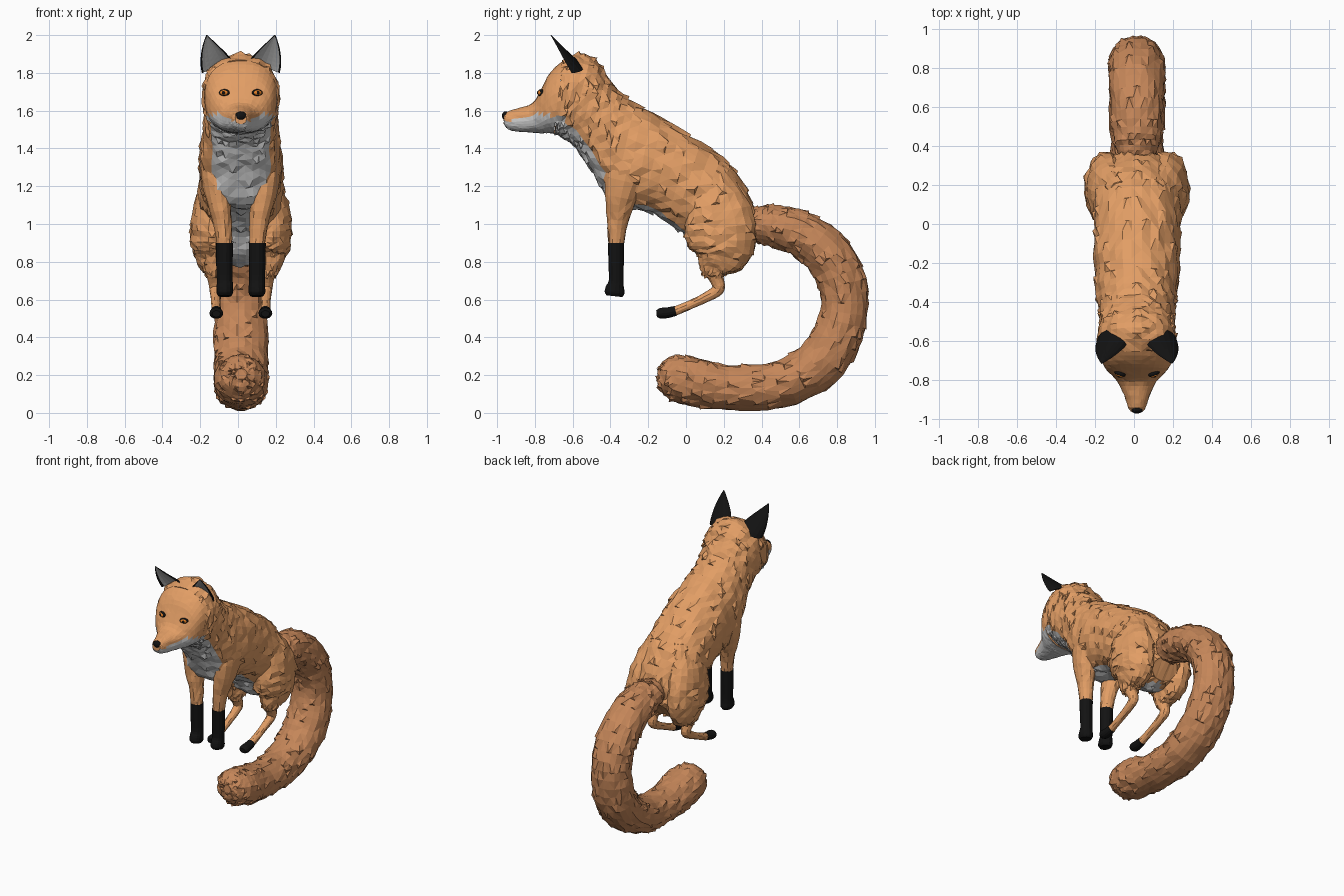
import bpy, bmesh, math, random
from mathutils import Vector
from mathutils.bvhtree import BVHTree

if "Cube" in bpy.data.objects:
    bpy.data.objects.remove(bpy.data.objects["Cube"])

random.seed(7)
CX = 0.015  # symmetry plane


def mat(name, r, g, b):
    m = bpy.data.materials.new(name)
    m.diffuse_color = (r, g, b, 1)
    m.use_nodes = True
    m.node_tree.nodes["Principled BSDF"].inputs["Base Color"].default_value = m.diffuse_color
    return m


ORANGE = mat("orange_fur", 0.76, 0.34, 0.13)
TAILFUR = mat("tail_fur", 0.56, 0.24, 0.10)
WHITE = mat("pale_fur", 0.58, 0.58, 0.58)
BLACK = mat("black_fur", 0.006, 0.006, 0.006)
IRIS = mat("iris", 0.8, 0.22, 0.02)


def finish(name, bm, mats, smooth=False):
    bmesh.ops.recalc_face_normals(bm, faces=bm.faces[:])
    bmesh.ops.triangulate(bm, faces=bm.faces[:])
    me = bpy.data.meshes.new(name)
    bm.to_mesh(me)
    bm.free()
    for m in mats:
        me.materials.append(m)
    for p in me.polygons:
        p.use_smooth = smooth
    ob = bpy.data.objects.new(name, me)
    bpy.context.collection.objects.link(ob)
    return ob


def spline(rows, sub):
    """Catmull-Rom through rows of numbers"""
    out = []
    for i in range(len(rows) - 1):
        a, b, c, d = (rows[max(0, min(len(rows) - 1, i + k))] for k in (-1, 0, 1, 2))
        for s in range(sub):
            t = s / sub
            out.append([0.5 * (2 * q + (r - p) * t + (2 * p - 5 * q + 4 * r - u) * t * t
                               + (3 * q - p - 3 * r + u) * t ** 3)
                        for p, q, r, u in zip(a, b, c, d)])
    return out + [list(rows[-1])]


def loft(name, rings, mats, seg=16, power=2.0, jitter=0.0, tufts=0.0, smooth=False):
    """rings: (x, y, z, vy, vz, half_width, pale_angle); v is half the ring's depth vector"""
    bm = bmesh.new()
    loops = []
    for x, y, z, vy, vz, w, _ in rings:
        loop = []
        for k in range(seg):
            a = math.tau * (k + 0.5) / seg
            c, s = math.cos(a), math.sin(a)
            c = math.copysign(abs(c) ** (2 / power), c)
            s = math.copysign(abs(s) ** (2 / power), s)
            loop.append(bm.verts.new((x + w * s, y - vy * c, z - vz * c)))
        loops.append(loop)
    quads = []
    for i in range(len(loops) - 1):
        for k in range(seg):
            n = (k + 1) % seg
            f = bm.faces.new((loops[i][k], loops[i][n], loops[i + 1][n], loops[i + 1][k]))
            ang = min(n, seg - n) * 360 / seg
            f.material_index = 1 if ang < rings[i][6] else 0
            quads.append((f, loops[i + 1][k].co - loops[i][k].co))
    bm.faces.new(loops[0])
    bm.faces.new(loops[-1])
    bmesh.ops.recalc_face_normals(bm, faces=bm.faces[:])
    bm.normal_update()
    for v in bm.verts:
        v.co += v.normal * random.uniform(-jitter, jitter)
    # raised fur tufts, swept along the coat
    for f, flow in quads:
        if random.random() < tufts:
            nrm = f.normal.copy()
            tip = bmesh.ops.poke(bm, faces=[f])["verts"][0]
            tip.co += nrm * random.uniform(0.006, 0.016) + flow * random.uniform(0.2, 0.7)
    return finish(name, bm, mats, smooth)


def tube(name, pts, mats, sub=3, **kw):
    """pts: (x, y, z, half_width, half_depth) along a path"""
    rows = spline(pts, sub)
    rings = []
    for i, (x, y, z, w, d) in enumerate(rows):
        p, q = rows[max(0, i - 1)], rows[min(len(rows) - 1, i + 1)]
        t = Vector((0, q[1] - p[1], q[2] - p[2])).normalized()
        rings.append((x, y, z, -t.z * d, t.y * d, w, 0))
    return loft(name, rings, mats, **kw)


# head and torso, nose to rump: top y, top z, bottom y, bottom z, half width, pale angle
body_sections = [
    (-0.965, 1.58, -0.965, 1.53, 0.030, 85), (-0.94, 1.597, -0.94, 1.50, 0.046, 90),
    (-0.88, 1.615, -0.88, 1.488, 0.066, 95), (-0.81, 1.642, -0.81, 1.483, 0.10, 95),
    (-0.765, 1.72, -0.77, 1.48, 0.14, 80), (-0.72, 1.80, -0.74, 1.48, 0.17, 70),
    (-0.65, 1.865, -0.70, 1.478, 0.192, 62), (-0.56, 1.90, -0.66, 1.46, 0.203, 55),
    (-0.48, 1.87, -0.60, 1.42, 0.197, 50), (-0.42, 1.79, -0.54, 1.34, 0.19, 48),
    (-0.36, 1.71, -0.47, 1.23, 0.198, 46), (-0.27, 1.64, -0.39, 1.10, 0.21, 38),
    (-0.13, 1.56, -0.22, 1.07, 0.22, 32), (0.02, 1.47, -0.10, 1.01, 0.22, 32),
    (0.19, 1.355, 0.0, 0.93, 0.22, 32), (0.30, 1.22, 0.06, 0.84, 0.215, 32),
    (0.365, 1.06, 0.17, 0.78, 0.18, 30), (0.385, 0.93, 0.29, 0.80, 0.10, 0)]
rows = spline(body_sections, 3)
rings = [(CX, (a + c) / 2, (b + d) / 2, (a - c) / 2, (b - d) / 2, w, p) for a, b, c, d, w, p in rows]
loft("muzzle_and_face", rings[:19], [ORANGE, WHITE], seg=32, power=2.4, jitter=0.0015)
loft("torso", rings[18:], [ORANGE, WHITE], seg=32, power=2.2, jitter=0.008, tufts=0.16)
face = bpy.data.objects["muzzle_and_face"].data
bvh = BVHTree.FromPolygons([v.co for v in face.vertices], [p.vertices[:] for p in face.polygons])

# tail
tail = [(0.33, 1.0, 0.08), (0.40, 0.995, 0.10), (0.48, 0.985, 0.113), (0.60, 0.95, 0.12),
        (0.73, 0.86, 0.127), (0.815, 0.73, 0.128), (0.84, 0.58, 0.126), (0.81, 0.43, 0.13),
        (0.73, 0.29, 0.132), (0.60, 0.19, 0.128), (0.42, 0.137, 0.123), (0.22, 0.135, 0.12),
        (0.04, 0.165, 0.13), (-0.06, 0.19, 0.118), (-0.12, 0.20, 0.085), (-0.15, 0.205, 0.03)]
tube("tail", [(CX, y, z, r * 1.1, r) for y, z, r in tail], [TAILFUR], seg=22, jitter=0.006, tufts=0.2)


def ellipsoid(name, loc, size, material, turn=0.0):
    bm = bmesh.new()
    bmesh.ops.create_uvsphere(bm, u_segments=16, v_segments=10, radius=1)
    ob = finish(name, bm, [material], True)
    ob.location, ob.scale, ob.rotation_euler = loc, size, (0, 0, turn)
    return ob


# nose
ellipsoid("nose", (CX, -0.955, 1.573), (0.030, 0.019, 0.024), BLACK)


def ear(name, s):
    bm = bmesh.new()
    loops, n, levels = [], 8, 8
    for i in range(levels + 1):
        t = i / levels
        z = 1.83 + 0.17 * t
        w = 0.078 * (1 - t ** 1.8) + 0.003
        x = 0.125 + 0.055 * t
        y = -0.605 - 0.112 * t
        depth = 0.062 * (1 - t) ** 0.8 + 0.003
        back = [(x + w * math.cos(math.pi * k / n), depth * math.sin(math.pi * k / n)) for k in range(n + 1)]
        front = [(x - (w - 0.004) * math.cos(math.pi * k / n), 0.7 * depth * math.sin(math.pi * k / n) - 0.002)
                 for k in range(1, n)]
        # outer rim swings slightly forward-down at the base
        loops.append([bm.verts.new((CX + s * px, y + d, z + (0.03 * (0.125 - px) / 0.078) * (1 - t)))
                      for px, d in back + front])
    m = 2 * n
    for i in range(levels):
        for k in range(m):
            f = bm.faces.new((loops[i][k], loops[i][(k + 1) % m], loops[i + 1][(k + 1) % m], loops[i + 1][k]))
            f.material_index = 1 if n < k < m - 1 else 0
    bm.faces.new(loops[0])
    bm.faces.new(loops[-1])
    finish(name, bm, [BLACK, WHITE])


for s, side in ((1, "right"), (-1, "left")):
    ear("ear_" + side, s)
    # eye: dark rim, iris, pupil set on the face surface
    hit = bvh.ray_cast(Vector((CX + s * 0.087, -2, 1.695)), Vector((0, 1, 0)))[0]
    for part, m, size, fwd in (("eye_rim_", BLACK, (0.030, 0.016, 0.019), 0.0),
                               ("iris_", IRIS, (0.023, 0.012, 0.014), 0.007),
                               ("pupil_", BLACK, (0.009, 0.006, 0.010), 0.015)):
        ellipsoid(part + side, hit + Vector((s * fwd * 0.3, -fwd, 0)), size, m, s * 0.35)

    def at(pts):
        return [(CX + s * x, y, z, w, d) for x, y, z, w, d in pts]

    # front leg and sock
    tube("front_leg_" + side, at([
        (0.11, -0.29, 1.40, 0.07, 0.09), (0.125, -0.315, 1.27, 0.085, 0.115),
        (0.12, -0.345, 1.14, 0.068, 0.085), (0.098, -0.362, 1.02, 0.05, 0.058),
        (0.087, -0.37, 0.89, 0.041, 0.041)]), [ORANGE], seg=14, jitter=0.003)
    tube("front_sock_" + side, at([
        (0.087, -0.37, 0.90, 0.045, 0.044), (0.087, -0.37, 0.80, 0.044, 0.042),
        (0.085, -0.37, 0.70, 0.042, 0.040), (0.085, -0.376, 0.66, 0.044, 0.051),
        (0.085, -0.378, 0.636, 0.044, 0.054), (0.085, -0.38, 0.618, 0.034, 0.043)]),
        [BLACK], seg=14)
    # thigh
    tube("thigh_" + side, at([
        (0.09, 0.13, 1.30, 0.06, 0.09), (0.13, 0.15, 1.15, 0.105, 0.15),
        (0.15, 0.175, 1.02, 0.115, 0.185), (0.152, 0.185, 0.91, 0.115, 0.185),
        (0.15, 0.18, 0.83, 0.095, 0.15), (0.145, 0.155, 0.765, 0.065, 0.085),
        (0.14, 0.15, 0.715, 0.042, 0.045)]), [ORANGE], seg=20, jitter=0.007, tufts=0.12)
    # hind leg and paw
    tube("hind_leg_" + side, at([
        (0.14, 0.14, 0.76, 0.05, 0.05), (0.138, 0.165, 0.70, 0.037, 0.037),
        (0.135, 0.172, 0.66, 0.033, 0.034), (0.133, 0.14, 0.63, 0.029, 0.029),
        (0.132, 0.04, 0.58, 0.025, 0.024), (0.13, -0.06, 0.538, 0.027, 0.025)]),
        [ORANGE], seg=12, jitter=0.001)
    tube("hind_paw_" + side, at([
        (0.13, -0.055, 0.54, 0.029, 0.027), (0.13, -0.10, 0.53, 0.034, 0.029),
        (0.13, -0.135, 0.527, 0.036, 0.029), (0.13, -0.156, 0.525, 0.022, 0.017)]), [BLACK], seg=14)
